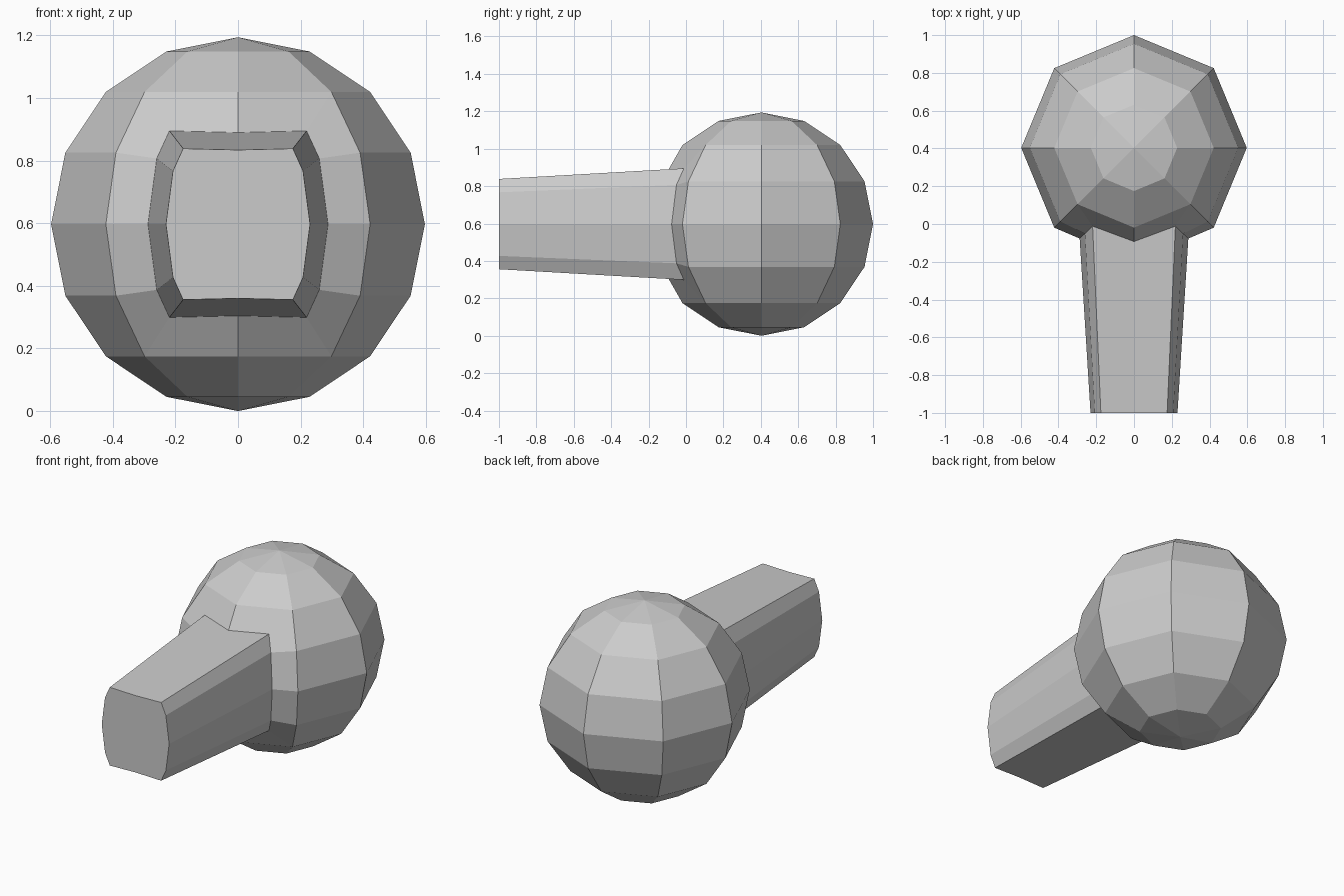
import bpy, bmesh
from mathutils import Matrix, Vector

if "Cube" in bpy.data.objects:
    bpy.data.objects.remove(bpy.data.objects["Cube"])

R = 0.597
bm = bmesh.new()

# Low-poly ball
bmesh.ops.create_uvsphere(bm, u_segments=8, v_segments=8, radius=R)

# Front patch, inset to leave a frame on the ball
patch = [f for f in bm.faces
         if f.calc_center_median().y < 0
         and abs(f.calc_center_median().x) < abs(f.calc_center_median().y)
         and abs(f.calc_center_median().z) < R * 0.75]
bmesh.ops.inset_region(bm, faces=patch, thickness=0.146, use_even_offset=True)

# Patch pulled forward into a tapered handle with a flat end
ext = bmesh.ops.extrude_face_region(bm, geom=patch)["geom"]
old = [f for f in patch if f.is_valid]
bmesh.ops.delete(bm, geom=old, context='FACES')
centre_y = 1.0 - R
for v in [g for g in ext if isinstance(g, bmesh.types.BMVert)]:
    v.co = Vector((v.co.x * 0.8, -1.0 - centre_y, v.co.z * 0.81))

bmesh.ops.translate(bm, verts=bm.verts, vec=(0, centre_y, R))
bmesh.ops.recalc_face_normals(bm, faces=bm.faces)
mesh = bpy.data.meshes.new("ball_with_handle")
bm.to_mesh(mesh)
bm.free()
obj = bpy.data.objects.new("ball_with_handle", mesh)
bpy.context.collection.objects.link(obj)
